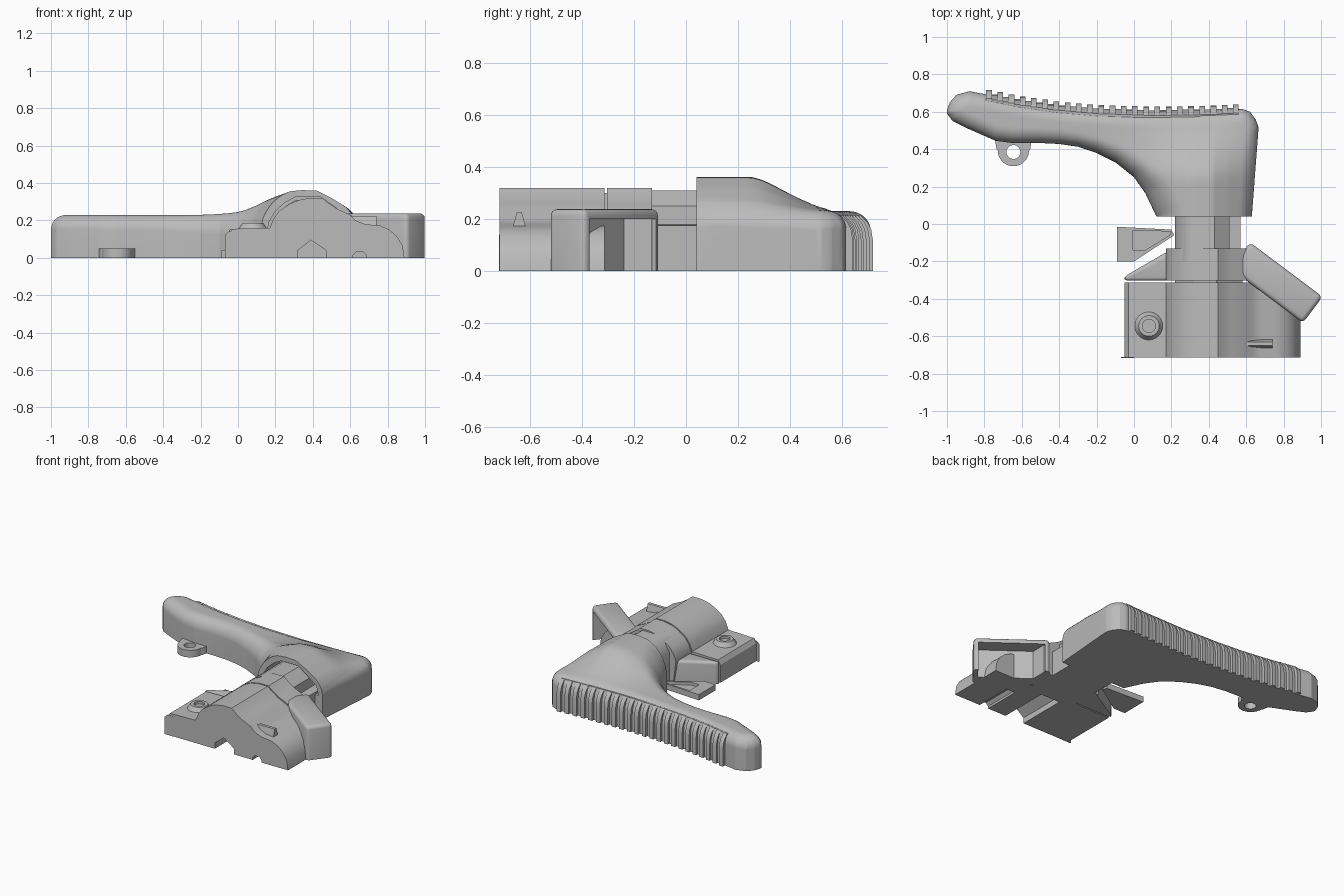
import bpy, bmesh, math

if "Cube" in bpy.data.objects:
    bpy.data.objects.remove(bpy.data.objects["Cube"], do_unlink=True)

grey = bpy.data.materials.new("plain_grey")
grey.use_nodes = True
grey.diffuse_color = (0.5, 0.5, 0.5, 1)
grey.node_tree.nodes["Principled BSDF"].inputs["Base Color"].default_value = (0.5, 0.5, 0.5, 1)


def finish(name, bm):
    bmesh.ops.recalc_face_normals(bm, faces=bm.faces)
    mesh = bpy.data.meshes.new(name)
    bm.to_mesh(mesh)
    bm.free()
    mesh.materials.append(grey)
    obj = bpy.data.objects.new(name, mesh)
    bpy.context.collection.objects.link(obj)
    return obj


def add_prism(bm, pts, axis, a, b):
    """Extrude a 2D outline along one axis from a to b."""
    place = {"x": lambda u, v, w: (w, u, v),
             "y": lambda u, v, w: (u, w, v),
             "z": lambda u, v, w: (u, v, w)}[axis]
    ends = [[bm.verts.new(place(u, v, w)) for u, v in pts] for w in (a, b)]
    bm.faces.new(ends[0])
    bm.faces.new(ends[1][::-1])
    n = len(pts)
    for i in range(n):
        j = (i + 1) % n
        bm.faces.new((ends[0][i], ends[0][j], ends[1][j], ends[1][i]))


def prism(name, pts, axis, a, b, bevel=0):
    bm = bmesh.new()
    add_prism(bm, pts, axis, a, b)
    if bevel:
        edges = [e for e in bm.edges if max(v.co.z for v in e.verts) > 0.01]
        bmesh.ops.bevel(bm, geom=edges, offset=bevel, segments=4, profile=0.5, affect="EDGES")
    return finish(name, bm)


def cylinder(name, x, y, z0, z1, r0, r1):
    bm = bmesh.new()
    bmesh.ops.create_cone(bm, cap_ends=True, segments=40, radius1=r0, radius2=r1, depth=z1 - z0)
    bmesh.ops.translate(bm, verts=bm.verts, vec=(x, y, (z0 + z1) / 2))
    return finish(name, bm)


def cut(obj, cutter):
    mod = obj.modifiers.new("cut", "BOOLEAN")
    mod.operation = "DIFFERENCE"
    mod.solver = "EXACT"
    mod.object = cutter
    bpy.context.view_layer.objects.active = obj
    bpy.ops.object.modifier_apply(modifier=mod.name)
    bpy.data.objects.remove(cutter, do_unlink=True)


def interp(pts, x):
    if x <= pts[0][0]:
        return pts[0][1]
    for (x0, y0), (x1, y1) in zip(pts, pts[1:]):
        if x <= x1:
            return y0 + (y1 - y0) * (x - x0) / (x1 - x0)
    return pts[-1][1]


# Handle: plan edges, hump and rounded rim
front_edge = [(-1, .59), (-.97, .55), (-.9, .515), (-.74, .445), (-.65, .433), (-.5, .433),
              (-.4, .428), (-.3, .413), (-.2, .38), (-.1, .33), (0, .25), (.06, .165),
              (.12, .04), (.63, .04), (.665, .5)]
back_edge = [(-1, .61), (-.985, .65), (-.95, .69), (-.88, .71), (-.79, .693), (-.6, .655),
             (-.4, .627), (-.2, .61), (.1, .6), (.4, .605), (.58, .615), (.62, .6), (.65, .56), (.665, .52)]
hump_x = [(-.2, 0), (0, .025), (.1, .057), (.2, .097), (.28, .126), (.34, .132), (.42, .13),
          (.5, .09), (.63, .01), (.67, 0)]
hump_y = [(.25, 1), (.3, .9), (.36, .66), (.42, .42), (.5, .15), (.56, .03), (.6, 0)]
rim = front_edge[12::-1] + back_edge + front_edge[:12:-1]


def rim_distance(x, y):
    best = 9
    for (ax, ay), (bx, by) in zip(rim, rim[1:]):
        dx, dy = bx - ax, by - ay
        t = max(0, min(1, ((x - ax) * dx + (y - ay) * dy) / (dx * dx + dy * dy)))
        best = min(best, math.hypot(x - ax - t * dx, y - ay - t * dy))
    return best


def handle_height(x, y):
    top = .23 + interp(hump_x, x) * interp(hump_y, y)
    r = interp([(.2, .15), (.45, .08)], y) if x < .35 else .07
    k = max(0, 1 - rim_distance(x, y) / r)
    return top - r * (1 - math.sqrt(1 - k * k))


xs = sorted({round(-1 + i * 1.665 / 110, 4) for i in range(111)}
            | {p[0] for p in front_edge + back_edge} | {-.995, -.99, .64, .655})
rows = 26
bm = bmesh.new()
top, base = [], []
for x in xs:
    lo, hi = interp(front_edge, x), interp(back_edge, x)
    ys = [lo + (hi - lo) * (1 - math.cos(math.pi * k / rows)) / 2 for k in range(rows + 1)]
    top.append([bm.verts.new((x, y, handle_height(x, y))) for y in ys])
    base.append([bm.verts.new((x, y, 0)) for y in ys])
for i in range(len(xs) - 1):
    for g in (top, base):
        for k in range(rows):
            bm.faces.new((g[i][k], g[i + 1][k], g[i + 1][k + 1], g[i][k + 1]))
    for k in (0, rows):
        bm.faces.new((top[i][k], top[i + 1][k], base[i + 1][k], base[i][k]))
for i in (0, -1):
    for k in range(rows):
        bm.faces.new((top[i][k], top[i][k + 1], base[i][k + 1], base[i][k]))
handle = finish("handle", bm)
arch = [(.16, .16), (.165, .19), (.2, .25), (.25, .295), (.31, .327), (.44, .327),
        (.5, .285), (.58, .225), (.6, .16)]
cut(handle, prism("arch_cutter", arch, "y", -.1, .2))

# Ribbed pad on the back of the grip
bm = bmesh.new()
ribs = 22
step = 1.35 / (2 * ribs + 1)
for i in range(2 * ribs + 1):
    x = -.79 + i * step
    y = interp(back_edge, x + step / 2)
    o = y + (.027 if i % 2 == 0 else .008)
    add_prism(bm, [(y - .035, 0), (o, 0), (o, .12), (o - .006, .16), (o - .018, .185),
                   (y - .02, .215), (y - .035, .215)], "x", x, x + step)
finish("grip_ribs", bm)

# Lanyard tab under the grip
tab = [(-.745, .46), (-.735, .4)]
tab += [(-.645 + .083 * math.cos(a), .392 + .083 * math.sin(a))
        for a in [math.pi * (1 + i / 20) for i in range(21)]]
tab += [(-.555, .4), (-.545, .46)]
loop = prism("lanyard_tab", tab, "z", 0, .05)
cut(loop, cylinder("hole_cutter", -.645, .385, -.1, .2, .037, .037))

# Shaft joining handle and clamp
prism("shaft", [(.22, 0), (.22, .21), (.26, .28), (.31, .31), (.43, .31), (.51, .25),
                (.51, .18), (.57, .175), (.57, 0)], "y", -.2, .2)

# Clamp body, front section
ridge = [(.17, .16), (.19, .21), (.22, .25), (.27, .285), (.32, .308), (.38, .32), (.45, .32),
         (.48, .295), (.53, .262), (.6, .23)]
side = [(.63, .2), (.68, .18), (.76, .172), (.81, .15), (.85, .115), (.88, .065), (.89, 0)]
body = prism("clamp_front", [(-.05, 0), (-.05, .125), (-.03, .155)] + ridge + side, "y", -.715, -.312)
cut(body, prism("groove_cutter", [(.32, -.05), (.32, .04), (.39, .095), (.47, .04), (.47, -.05)],
                "y", -.8, -.36))
cut(body, prism("slot_cutter", [(.615, -.05), (.615, .015), (.635, .035), (.665, .035), (.685, .015),
                                (.685, -.05)], "y", -.8, -.45))
prism("front_lip", [(-.07, 0), (-.07, .12), (-.05, .14), (0, .14), (0, 0)], "y", -.717, -.71)
prism("side_rib", [(-.675, .1), (-.662, .18), (-.65, .225), (-.63, .225), (-.618, .18), (-.605, .1)],
      "x", .59, .74)

# Clamp body, rear section
prism("clamp_rear", [(.19, 0)] + ridge + [(.64, .2), (.64, 0)], "y", -.303, -.13)
prism("clamp_seam", [(.22, 0), (.22, .22), (.32, .295), (.44, .3), (.58, .2), (.58, 0)], "y", -.32, -.29)
prism("rear_wedge", [(-.05, -.303), (-.05, -.28), (.2, -.135), (.25, -.135), (.25, -.303)],
      "z", 0, .155, .018)

# Screw on the clamp
screw = cylinder("screw", .08, -.545, .15, .187, .08, .055)
cut(screw, cylinder("socket_cutter", .08, -.545, .17, .3, .035, .035))


# Hollow lever: local coordinates run along its long back face and inward
def lever_pt(along, inward):
    ux, uy = .8, -.6
    return (.62 + ux * along + uy * inward, -.098 + uy * along - ux * inward)


def lever_box(a0, a1, d0, d1):
    return [lever_pt(a, d) for a, d in ((a0, d0), (a1, d0), (a1, d1), (a0, d1))]


lever = prism("lever", lever_box(0, .485, 0, .175), "z", 0, .238, .025)
cut(lever, prism("lever_cutter", lever_box(.03, .455, -.1, .1), "z", -.1, .2))

# Loose triangular catch with a recessed panel
catch = prism("catch", [(-.09, -.015), (.2, -.03), (.215, -.06), (0, -.2), (-.09, -.2)], "z", 0, .04)
cut(catch, prism("panel_cutter", [(-.005, -.035), (.195, -.04), (.19, -.06), (.06, -.14), (-.005, -.14)],
                 "z", .02, .1))

for obj in bpy.context.collection.objects:
    obj.select_set(obj.type == "MESH")
bpy.context.view_layer.objects.active = handle
bpy.ops.object.shade_smooth_by_angle(angle=math.radians(32))
